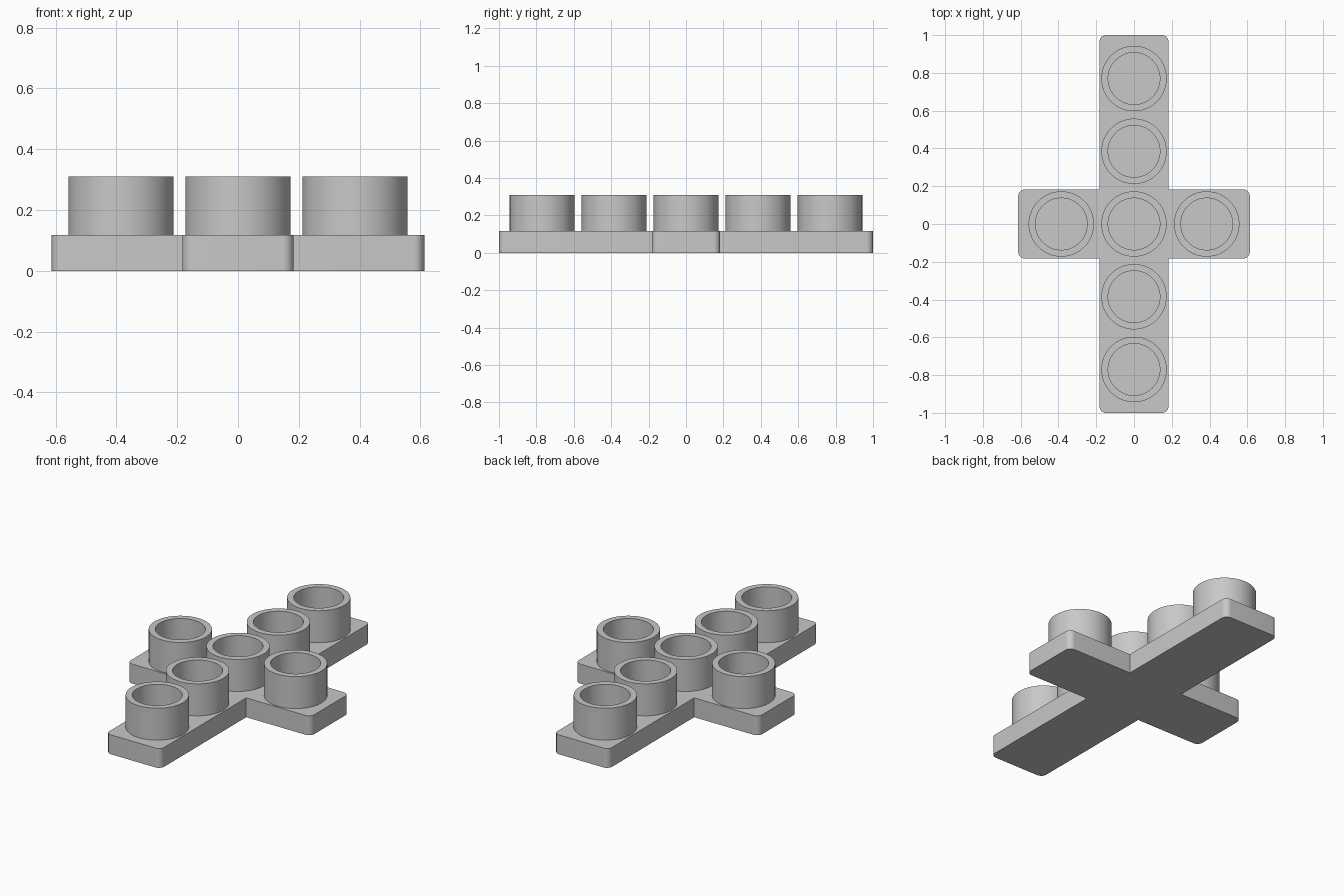
import bpy, bmesh, math

cube = bpy.data.objects.get("Cube")
if cube:
    bpy.data.objects.remove(cube, do_unlink=True)

ARM = 0.183            # half width of each arm
HALF_X, HALF_Y = 0.613, 1.0
PLATE_TOP, CUP_TOP = 0.117, 0.31
OUTER, INNER = 0.173, 0.137
PITCH = 0.385
SEGMENTS = 64

grey = bpy.data.materials.new("plain grey")
grey.use_nodes = True
colour = (0.58, 0.58, 0.58, 1)
grey.diffuse_color = colour
grey.node_tree.nodes["Principled BSDF"].inputs["Base Color"].default_value = colour


def finish(name, bm, location=(0, 0, 0)):
    bmesh.ops.recalc_face_normals(bm, faces=bm.faces)
    mesh = bpy.data.meshes.new(name)
    bm.to_mesh(mesh)
    bm.free()
    mesh.materials.append(grey)
    obj = bpy.data.objects.new(name, mesh)
    obj.location = location
    bpy.context.collection.objects.link(obj)
    bpy.ops.object.select_all(action="DESELECT")
    obj.select_set(True)
    bpy.context.view_layer.objects.active = obj
    bpy.ops.object.shade_smooth_by_angle(angle=math.radians(35))
    return obj


# Cross-shaped base plate with rounded arm ends
def build_base():
    bm = bmesh.new()
    quarter = [(HALF_X, -ARM), (HALF_X, ARM), (ARM, ARM)]
    outline = quarter + [(ARM, HALF_Y), (-ARM, HALF_Y), (-ARM, ARM)]
    outline += [(-x, -y) for x, y in quarter]
    outline += [(-ARM, -HALF_Y), (ARM, -HALF_Y), (ARM, -ARM)]
    bottom = bm.faces.new([bm.verts.new((x, y, 0)) for x, y in outline])
    top = bmesh.ops.extrude_face_region(bm, geom=[bottom], use_keep_orig=True)
    lifted = [v for v in top["geom"] if isinstance(v, bmesh.types.BMVert)]
    bmesh.ops.translate(bm, verts=lifted, vec=(0, 0, PLATE_TOP))

    # Round only the upright edges at the arm ends
    def at_end(edge):
        a, b = (v.co for v in edge.verts)
        upright = abs(a.z - b.z) > PLATE_TOP / 2
        return upright and max(abs(a.x), abs(a.y)) > ARM * 2

    bmesh.ops.bevel(bm, geom=[e for e in bm.edges if at_end(e)], offset=0.035,
                    segments=8, profile=0.5, affect="EDGES")
    finish("cross_base", bm)


# Open cup: turned wall profile, its floor level with the plate top
def build_cup(name, x, y):
    bm = bmesh.new()
    floor = PLATE_TOP + 0.002
    profile = [(OUTER, PLATE_TOP - 0.01), (OUTER, CUP_TOP),
               (INNER, CUP_TOP), (INNER, floor)]
    rings = []
    for radius, z in profile:
        rings.append([bm.verts.new((radius * math.cos(a), radius * math.sin(a), z))
                      for a in (math.tau * i / SEGMENTS for i in range(SEGMENTS))])
    for low, high in zip(rings, rings[1:]):
        for i in range(SEGMENTS):
            j = (i + 1) % SEGMENTS
            bm.faces.new((low[i], low[j], high[j], high[i]))
    bm.faces.new(rings[-1])
    bm.faces.new(rings[0])
    finish(name, bm, (x, y, 0))


build_base()
for step, name in zip(range(-2, 3), ("front_outer", "front_inner", "centre",
                                     "back_inner", "back_outer")):
    build_cup(name + "_cup", 0, step * PITCH)
for side, name in ((-1, "right"), (1, "left")):
    build_cup(name + "_cup", side * PITCH, 0)
